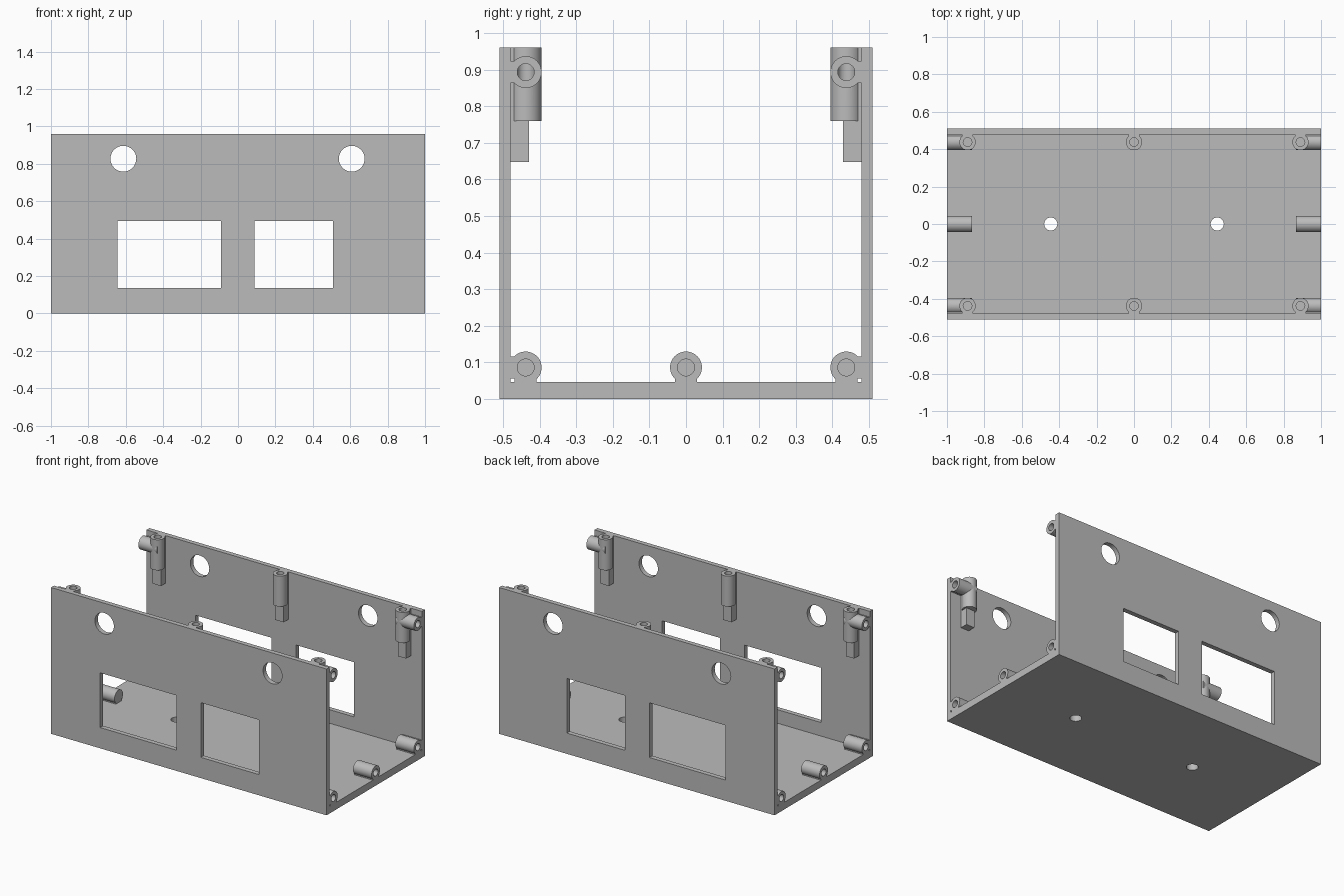
import bpy
import math
from mathutils import Vector

cube = bpy.data.objects.get("Cube")
if cube:
    bpy.data.objects.remove(cube, do_unlink=True)

# One plain grey material
grey = bpy.data.materials.new("plain grey")
grey.use_nodes = True
GREY = (0.5, 0.5, 0.5, 1.0)
grey.diffuse_color = GREY
bsdf = next(n for n in grey.node_tree.nodes if n.type == 'BSDF_PRINCIPLED')
bsdf.inputs["Base Color"].default_value = GREY

# Main dimensions
L, D, H = 1.0, 0.51, 0.96          # half length, half depth, height
WALL_IN, FLOOR = 0.479, 0.047      # inner wall face, floor top
BOSS_R, HOLE_R, NECK = 0.0435, 0.023, 0.03
BOSS_Y, BOSS_X = 0.438, 0.89       # boss axes
LOW_Z, HIGH_Z = 0.086, 0.893       # heights of the end bosses
END_X = 0.866                      # inner end of the end bosses
POST_Z, RIB_Z = 0.76, 0.648        # bottoms of the posts and their ribs


def finish(obj, name):
    obj.name = name
    obj.data.name = name
    obj.data.materials.clear()
    obj.data.materials.append(grey)
    return obj


def box(name, lo, hi):
    """Box between two corners, given in any order."""
    lo, hi = Vector(lo), Vector(hi)
    bpy.ops.mesh.primitive_cube_add(size=1, location=(lo + hi) / 2)
    obj = bpy.context.object
    obj.scale = [abs(v) for v in hi - lo]
    bpy.ops.object.transform_apply(location=False, rotation=False, scale=True)
    return finish(obj, name)


def rod(name, a, b, radius):
    """Cylinder from point a to point b."""
    a, b = Vector(a), Vector(b)
    axis = b - a
    bpy.ops.mesh.primitive_cylinder_add(vertices=48, radius=radius, depth=axis.length,
                                        location=(a + b) / 2)
    obj = bpy.context.object
    obj.rotation_euler = axis.to_track_quat('Z', 'Y').to_euler()
    bpy.ops.object.transform_apply(location=False, rotation=True, scale=False)
    return finish(obj, name)


def cut(obj, cutters):
    bpy.ops.object.select_all(action='DESELECT')
    bpy.context.view_layer.objects.active = obj
    obj.select_set(True)
    for c in cutters:
        mod = obj.modifiers.new("cut", 'BOOLEAN')
        mod.operation = 'DIFFERENCE'
        mod.solver = 'EXACT'
        mod.object = c
        bpy.ops.object.modifier_apply(modifier=mod.name)
    bpy.ops.object.shade_smooth_by_angle(angle=math.radians(30))


def discard(cutters):
    for c in cutters:
        bpy.data.objects.remove(c, do_unlink=True)


# Long walls with two windows and two round ports each
wall_cutters = [
    box("window_cutter", (-0.644, -1, 0.136), (-0.091, 1, 0.495)),
    box("window_cutter", (0.087, -1, 0.136), (0.508, 1, 0.495)),
    rod("port_cutter", (-0.613, -1, 0.827), (-0.613, 1, 0.827), 0.069),
    rod("port_cutter", (0.608, -1, 0.827), (0.608, 1, 0.827), 0.069),
]
for side, label in ((-1, "front"), (1, "back")):
    cut(box(label + "_wall", (-L, side * WALL_IN, 0), (L, side * D, H)), wall_cutters)
discard(wall_cutters)

# Floor with two screw holes
floor_cutters = [rod("floor_hole_cutter", (x, 0, -0.1), (x, 0, 0.2), 0.035)
                 for x in (-0.445, 0.445)]
cut(box("floor", (-L, -WALL_IN, 0), (L, WALL_IN, FLOOR)), floor_cutters)
discard(floor_cutters)


def end_boss(name, end, y, z):
    """Horizontal screw boss at one end, with its drill."""
    body = rod(name, (end * END_X, y, z), (end * L, y, z), BOSS_R)
    drill = rod("drill", (end * 0.89, y, z), (end * (L + 0.05), y, z), HOLE_R)
    return body, drill


def wall_neck(name, end, side, z):
    """Short web joining an end boss to a wall."""
    box(name, (end * END_X, side * (BOSS_Y + 0.025), z - NECK),
        (end * L, side * (WALL_IN + 0.01), z + NECK))


def floor_neck(name, end, y):
    """Short web joining a low end boss to the floor."""
    box(name, (end * END_X, y - NECK, FLOOR - 0.01),
        (end * L, y + NECK, LOW_Z - 0.025))


def post(name, x, side):
    """Vertical screw boss on a wall, with web, rib and drill."""
    y = side * BOSS_Y
    body = rod(name, (x, y, POST_Z), (x, y, H), BOSS_R)
    drill = rod("drill", (x, y, 0.80), (x, y, H + 0.05), HOLE_R)
    box(name + "_neck", (x - NECK, side * (BOSS_Y + 0.025), POST_Z),
        (x + NECK, side * (WALL_IN + 0.01), H))
    box(name + "_rib", (x - NECK, side * 0.429, RIB_Z),
        (x + NECK, side * (WALL_IN + 0.01), POST_Z))
    return body, drill


# Bosses in the corners of both open ends
for end, e_name in ((-1, "right"), (1, "left")):
    body, drill = end_boss(e_name + "_middle_boss", end, 0, LOW_Z)
    floor_neck(e_name + "_middle_boss_neck", end, 0)
    cut(body, [drill])
    discard([drill])
    for side, s_name in ((-1, "front"), (1, "back")):
        tag = s_name + "_" + e_name
        body, drill = end_boss(tag + "_low_boss", end, side * BOSS_Y, LOW_Z)
        wall_neck(tag + "_low_boss_wall_neck", end, side, LOW_Z)
        floor_neck(tag + "_low_boss_floor_neck", end, side * BOSS_Y)
        cut(body, [drill])
        discard([drill])
        # Upper end boss crosses the corner post, so both take both drills
        high, drill_a = end_boss(tag + "_high_boss", end, side * BOSS_Y, HIGH_Z)
        wall_neck(tag + "_high_boss_neck", end, side, HIGH_Z)
        corner, drill_b = post(tag + "_post", end * BOSS_X, side)
        for part in (high, corner):
            cut(part, [drill_a, drill_b])
        discard([drill_a, drill_b])

# Posts halfway along each wall
for side, s_name in ((-1, "front"), (1, "back")):
    body, drill = post(s_name + "_middle_post", 0, side)
    cut(body, [drill])
    discard([drill])
